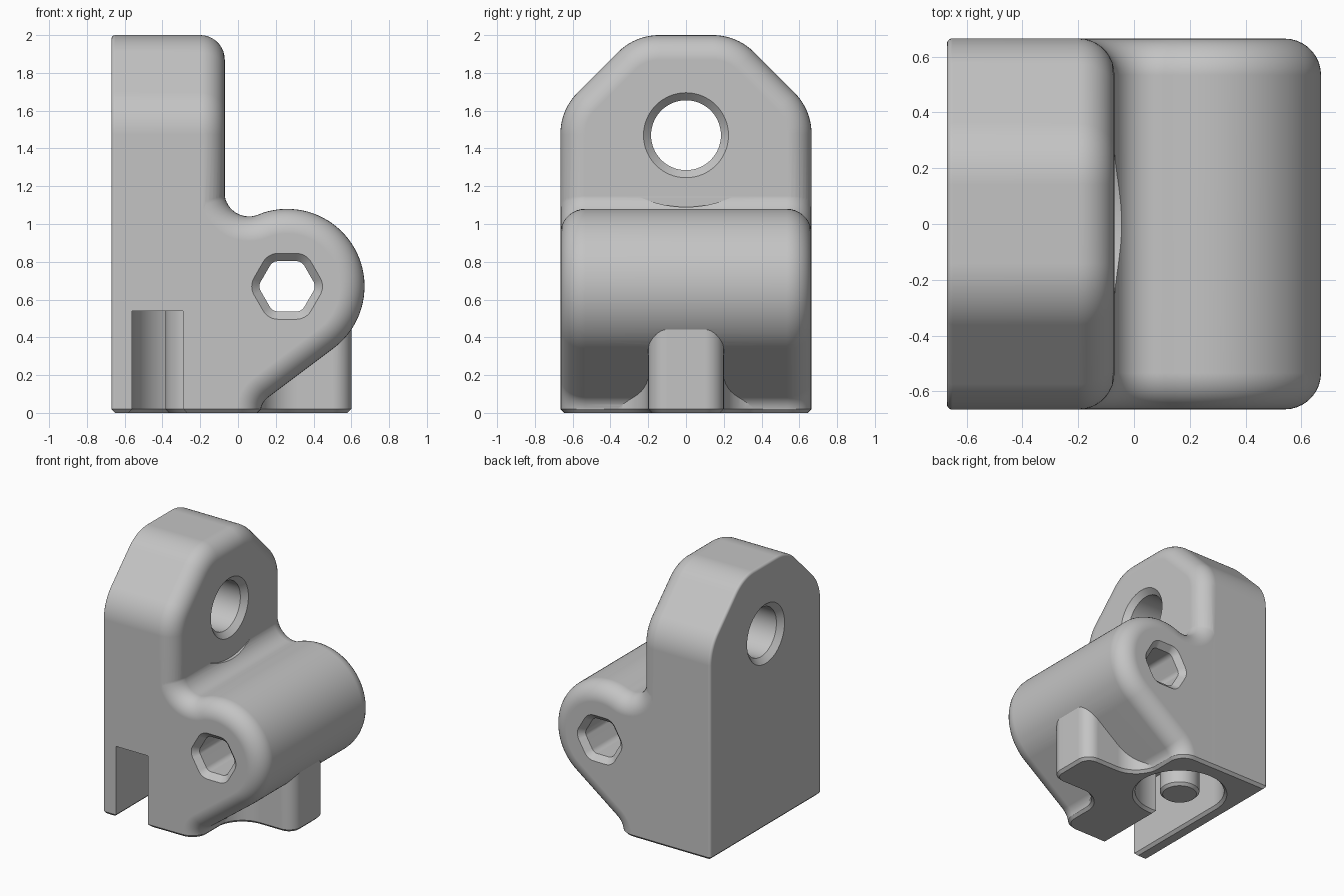
import bpy, bmesh
from math import sin, cos, tan, pi, radians, atan2
from mathutils import Vector

if "Cube" in bpy.data.objects:
    bpy.data.objects.remove(bpy.data.objects["Cube"])

grey = bpy.data.materials.new("plain grey")
grey.use_nodes = True
colour = (0.55, 0.55, 0.55, 1)
grey.diffuse_color = colour
grey.node_tree.nodes["Principled BSDF"].inputs["Base Color"].default_value = colour


def arc(cx, cy, r, start, end, n):
    angles = [radians(start + (end - start) * i / n) for i in range(n + 1)]
    return [(cx + r * cos(a), cy + r * sin(a)) for a in angles]


def round_corners(corners, n=10):
    """Turn (u, v, radius) corners into an outline with arcs."""
    out = []
    for i, (u, v, r) in enumerate(corners):
        p = Vector((u, v))
        if r == 0:
            out.append((u, v))
            continue
        d1 = (Vector(corners[i - 1][:2]) - p).normalized()
        d2 = (Vector(corners[(i + 1) % len(corners)][:2]) - p).normalized()
        half = d1.angle(d2) / 2
        c = p + (d1 + d2).normalized() * (r / sin(half))
        a = p + d1 * (r / tan(half)) - c
        b = p + d2 * (r / tan(half)) - c
        a0 = atan2(a.y, a.x)
        sweep = (atan2(b.y, b.x) - a0 + pi) % (2 * pi) - pi
        for k in range(n + 1):
            t = a0 + sweep * k / n
            out.append((c.x + r * cos(t), c.y + r * sin(t)))
    return out


def inset(pts, d):
    """Offset an outline inward by d."""
    ps = [Vector(p) for p in pts]
    n = len(ps)
    area = sum(ps[i - 1].x * ps[i].y - ps[i].x * ps[i - 1].y for i in range(n))
    side = 1 if area > 0 else -1
    out = []
    for i, p in enumerate(ps):
        e1 = (p - ps[i - 1]).normalized()
        e2 = (ps[(i + 1) % n] - p).normalized()
        n1 = Vector((-e1.y, e1.x)) * side
        n2 = Vector((-e2.y, e2.x)) * side
        out.append(p + (n1 + n2) * (d / (1 + n1.dot(n2))))
    return out


def loft(name, pts, axis, rings):
    """Solid along an axis through rings of (position, inset)."""
    bm = bmesh.new()
    loops = []
    for pos, d in rings:
        loop = []
        for u, v in inset(pts, d):
            co = [u, v]
            co.insert(axis, pos)
            loop.append(bm.verts.new(co))
        loops.append(loop)
    n = len(pts)
    for a, b in zip(loops, loops[1:]):
        for i in range(n):
            j = (i + 1) % n
            bm.faces.new((a[i], a[j], b[j], b[i]))
    bm.faces.new(loops[0])
    bm.faces.new(loops[-1])
    bmesh.ops.recalc_face_normals(bm, faces=bm.faces)
    mesh = bpy.data.meshes.new(name)
    bm.to_mesh(mesh)
    bm.free()
    mesh.materials.append(grey)
    ob = bpy.data.objects.new(name, mesh)
    bpy.context.collection.objects.link(ob)
    return ob


def rim(lo, hi, r_lo, r_hi, n=9):
    """Rings that give a prism rounded rims."""
    steps = [pi / 2 * i / n for i in range(n + 1)]
    start = [(lo + r_lo * (1 - sin(t)), r_lo * (1 - cos(t))) for t in reversed(steps)]
    end = [(hi - r_hi * (1 - sin(t)), r_hi * (1 - cos(t))) for t in steps]
    return start + end


def combine(target, tool, operation):
    m = target.modifiers.new("combine", 'BOOLEAN')
    m.operation, m.solver, m.object = operation, 'EXACT', tool
    bpy.context.view_layer.objects.active = target
    bpy.ops.object.modifier_apply(modifier=m.name)
    bpy.data.objects.remove(tool)


def smooth(ob):
    bpy.ops.object.select_all(action='DESELECT')
    ob.select_set(True)
    bpy.context.view_layer.objects.active = ob
    bpy.ops.object.shade_smooth_by_angle(angle=radians(30))
    m = ob.modifiers.new("even shading", 'WEIGHTED_NORMAL')
    m.keep_sharp = True


# Upright plate with sloped shoulders
W = 0.665
body = loft("bracket_body", round_corners([
    (-W, -0.2, 0), (W, -0.2, 0), (W, 1.605, 0.31), (0.27, 2, 0.31),
    (-0.27, 2, 0.31), (-W, 1.605, 0.31)]), 0, rim(-0.67, -0.07, 0.02, 0.13))

# Rounded lug, blended into the plate and sloping down to the foot
lug_outline = ([(-0.5, 1.3), (-0.072, 1.3)]
               + arc(0.058, 1.17, 0.13, 180, 291.8, 14)
               + arc(0.26, 0.67, 0.41, 111.8, -53.1, 40)[1:]
               + arc(0.22, 0.0025, 0.1, 126.9, 180, 8)
               + [(0.12, -0.2), (-0.5, -0.2)])
lug = loft("lug", lug_outline, 1, rim(-W + 0.001, W - 0.001, 0.13, 0.13))
combine(body, lug, 'UNION')

# Centre rib under the lug
rib = loft("rib", round_corners([
    (0.02, 0.5, 0), (0.118, 0.5, 0), (0.118, 0.2, 0.2), (0.6, 0.2, 0.1),
    (0.6, -0.2, 0.1), (0.118, -0.2, 0.2), (0.118, -0.5, 0), (0.02, -0.5, 0)]),
    2, [(-0.2, 0), (0.6, 0)])
combine(body, rib, 'UNION')

# Round cross hole with countersunk mouths
hole = loft("round_hole", arc(0, 1.47, 0.185, 0, 360, 64)[:-1], 0,
            [(-0.77, -0.14), (-0.63, 0), (-0.11, 0), (-0.05, -0.06)])
combine(body, hole, 'DIFFERENCE')

# Shallow relief below the round hole
relief = loft("relief", arc(0, 1.69, 0.6, 0, 360, 96)[:-1], 0, [(-0.069, 0), (0.2, 0)])
combine(body, relief, 'DIFFERENCE')

# Hexagonal hole through the lug
hexagon = [(0.26 + 0.154 * cos(k * pi / 3), 0.67 + 0.154 * sin(k * pi / 3), 0.05)
           for k in range(6)]
hex_hole = loft("hex_hole", round_corners(hexagon, 6), 1,
                [(-0.765, -0.142), (-0.623, 0), (0.623, 0), (0.765, -0.142)])
combine(body, hex_hole, 'DIFFERENCE')

# Round pocket in the underside, with a slot running out to the front
pocket = loft("pocket", [(-0.29, -0.8)] + arc(-0.245, 0.21, 0.315, -98.2, 180, 48)
              + [(-0.56, -0.8)], 2, [(-0.3, 0), (0.54, 0)])
combine(body, pocket, 'DIFFERENCE')

# Trim the underside and give it a small chamfer
EDGE = 0.02
trim = loft("trim", [(-1, -1), (1, -1), (1, 1), (-1, 1)], 2, [(-0.5, 0), (EDGE, 0)])
combine(body, trim, 'DIFFERENCE')
bm = bmesh.new()
bm.from_mesh(body.data)
bmesh.ops.remove_doubles(bm, verts=bm.verts, dist=0.0002)
bm.normal_update()
base = [f for f in bm.faces
        if f.normal.z < -0.99 and abs(f.calc_center_median().z - EDGE) < 0.002]
bmesh.ops.inset_region(bm, faces=base, thickness=EDGE, use_boundary=True,
                       use_even_offset=True)
for v in {v for f in base for v in f.verts}:
    v.co.z = 0
bm.to_mesh(body.data)
bm.free()
smooth(body)

# Peg standing in the pocket
peg = loft("pocket_peg", arc(-0.245, 0.21, 0.14, 0, 360, 48)[:-1], 2,
           [(0, EDGE), (EDGE, 0), (0.56, 0)])
smooth(peg)
